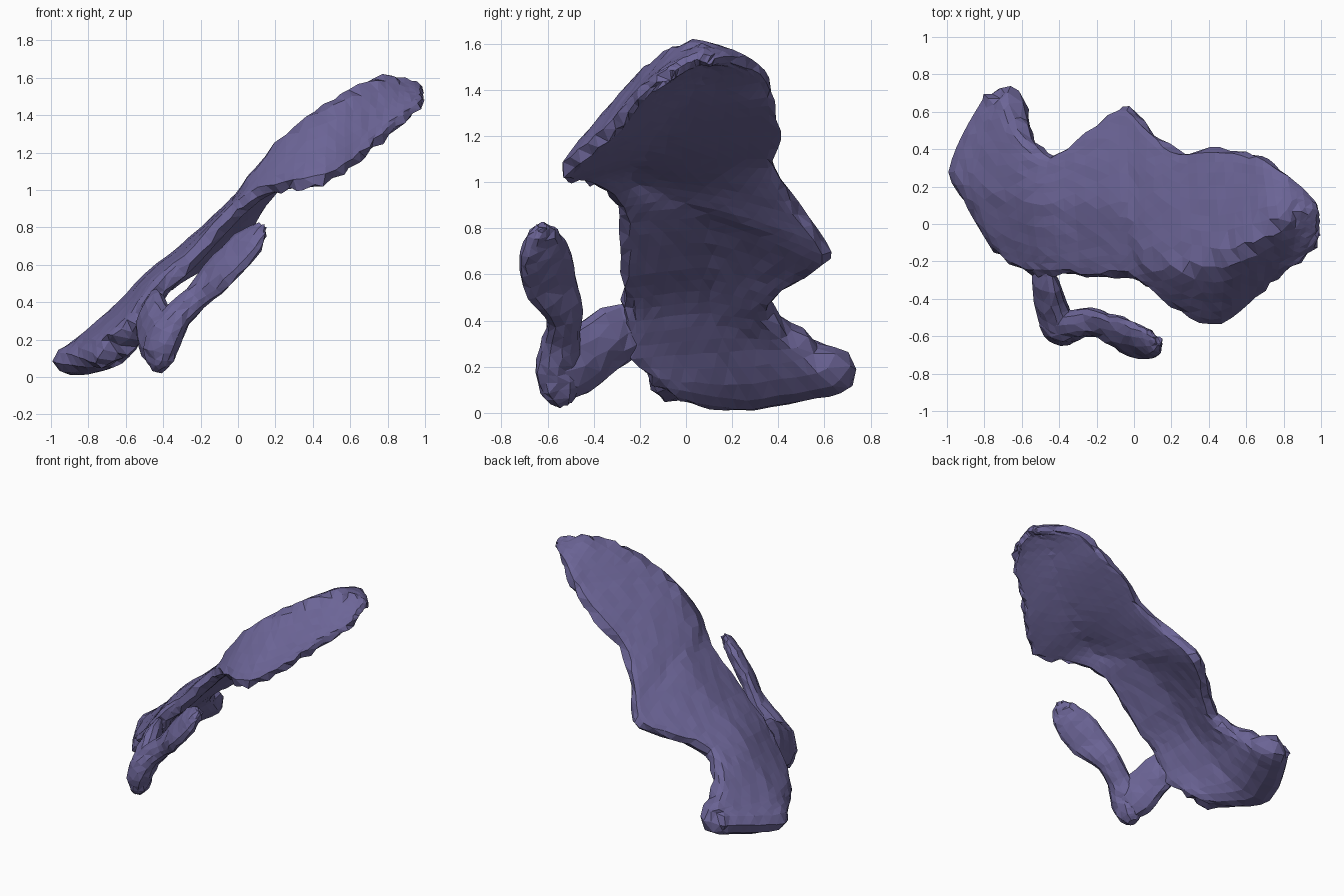
import bpy, bmesh, math, random
from mathutils import Vector

if "Cube" in bpy.data.objects:
    bpy.data.objects.remove(bpy.data.objects["Cube"])
random.seed(4)

mat = bpy.data.materials.new("violet_bone")
mat.diffuse_color = (0.15, 0.13, 0.31, 1)
mat.use_nodes = True
mat.node_tree.nodes["Principled BSDF"].inputs["Base Color"].default_value = mat.diffuse_color


def catmull(p, t):
    """Smooth point on a list of tuples, t in 0..len-1."""
    i = min(int(t), len(p) - 2)
    f = t - i
    a, b, c, d = (p[max(0, min(len(p) - 1, i + k))] for k in (-1, 0, 1, 2))
    return [0.5 * (2 * q + (r - o) * f + (2 * o - 5 * q + 4 * r - s) * f * f
            + (3 * q - o - 3 * r + s) * f ** 3) for o, q, r, s in zip(a, b, c, d)]


def jitter(v, amount):
    return v + Vector([random.uniform(-amount, amount) for _ in range(3)])


def finish(bm, name):
    bmesh.ops.recalc_face_normals(bm, faces=bm.faces)
    bmesh.ops.triangulate(bm, faces=bm.faces)
    me = bpy.data.meshes.new(name)
    bm.to_mesh(me)
    bm.free()
    me.materials.append(mat)
    ob = bpy.data.objects.new(name, me)
    bpy.context.collection.objects.link(ob)
    return ob


# Curved plate: each row is front edge, crest, back edge, thickness, underside flattening
rows = [
    (-.72, -.08, .05, -1.0, .26, .08, -.79, .69, .18, .10, 0),
    (-.63, -.17, .15, -.82, .25, .12, -.63, .72, .20, .20, 0),
    (-.52, -.27, .28, -.62, .15, .33, -.57, .50, .34, .14, 0),
    (-.40, -.28, .47, -.45, .10, .52, -.42, .37, .47, .11, 0),
    (-.22, -.28, .65, -.25, .12, .70, -.25, .48, .57, .09, 0),
    (-.03, -.28, .86, -.03, .08, .90, -.04, .63, .67, .09, .1),
    (.10, -.34, .95, .09, -.18, 1.05, .10, .50, .87, .09, .4),
    (.25, -.45, 1.00, .27, -.23, 1.26, .25, .39, 1.05, .09, .75),
    (.43, -.53, 1.02, .46, -.19, 1.41, .42, .40, 1.20, .09, .8),
    (.60, -.41, 1.12, .61, -.11, 1.51, .60, .385, 1.34, .09, .8),
    (.75, -.28, 1.25, .77, .01, 1.58, .73, .33, 1.46, .09, .8),
    (.90, -.19, 1.37, .89, .07, 1.56, .86, .21, 1.52, .08, .6),
    (.99, -.05, 1.48, .99, .05, 1.53, .98, .10, 1.51, .05, 0),
]
R, U = 45, 17
grid, thick, flat, ends = [], [], [], []
for i in range(R):
    s = catmull(rows, i * (len(rows) - 1) / (R - 1))
    F, C, B = Vector(s[0:3]), Vector(s[3:6]), Vector(s[6:9])
    k = (C - F).length / ((C - F).length + (B - C).length)
    fl = max(0, s[10])
    line = []
    for j in range(U):
        u = 0.5 - 0.5 * math.cos(math.pi * j / (U - 1))
        u = 0.6 * u + 0.4 * j / (U - 1)
        lin = F.lerp(C, u / k) if u < k else C.lerp(B, (u - k) / (1 - k))
        quad = (F * ((u - k) * (u - 1) / k) + C * (u * (u - 1) / (k * (k - 1)))
                + B * (u * (u - k) / (1 - k)))
        p = lin.lerp(quad, 0.4 - 0.3 * fl)
        rough = 0.016 if j in (0, U - 1) else 0.01 if fl > .3 and abs(u - k) < .08 else 0.003
        line.append(jitter(p, rough))
    grid.append(line)
    thick.append(s[9])
    flat.append(fl)
    ends.append((F, B))

bm = bmesh.new()
top, bot = [], []
for i in range(R):
    tr, br = [], []
    for j in range(U):
        p = grid[i][j]
        rim = i in (0, R - 1) or j in (0, U - 1)
        if rim:
            v = bm.verts.new(p)
            tr.append(v)
            br.append(v)
            continue
        n = (grid[i + 1][j] - grid[i - 1][j]).cross(grid[i][j + 1] - grid[i][j - 1]).normalized()
        # rounded rim, full thickness inside
        d = min((p - grid[i][0]).length, (p - grid[i][-1]).length,
                (p - grid[0][j]).length, (p - grid[-1][j]).length)
        h = thick[i] / 2
        q = min(1, d / h)
        h *= math.sqrt(1 - (1 - q) ** 2)
        tr.append(bm.verts.new(p + n * h))
        # underside sinks toward the straight line between both edges
        a, b = ends[i]
        chord = a + (b - a) * ((p - a).dot(b - a) / (b - a).length_squared)
        low = p - n * h
        br.append(bm.verts.new(low.lerp(chord, flat[i])))
    top.append(tr)
    bot.append(br)
for i in range(R - 1):
    for j in range(U - 1):
        for g, o in ((top, 1), (bot, -1)):
            f = [g[i][j], g[i + 1][j], g[i + 1][j + 1], g[i][j + 1]][::o]
            if bm.faces.get(f) is None:
                bm.faces.new(f)
finish(bm, "curved_plate")


def limb(name, path, axis, steps, sides=12):
    """Tapered oval limb: path of x, y, z, half width along axis, half thickness."""
    bm = bmesh.new()
    pts = [catmull(path, i * (len(path) - 1) / (steps - 1)) for i in range(steps)]
    pos = [Vector(p[:3]) for p in pts]
    rings = []
    for i, p in enumerate(pts):
        t = (pos[min(i + 1, steps - 1)] - pos[max(i - 1, 0)]).normalized()
        w = (axis - t * axis.dot(t)).normalized()
        b = t.cross(w)
        rings.append([bm.verts.new(jitter(
            pos[i] + w * p[3] * math.cos(a) + b * p[4] * math.sin(a), 0.007))
            for a in (2 * math.pi * k / sides for k in range(sides))])
    for r, q in zip(rings, rings[1:]):
        for k in range(sides):
            m = (k + 1) % sides
            bm.faces.new((r[k], r[m], q[m], q[k]))
    bm.faces.new(rings[0][::-1])
    bm.faces.new(rings[-1])
    return finish(bm, name)


# Web joining the plate to the side arm
limb("neck", [(-.48, -.21, .37, .11, .03), (-.47, -.30, .34, .14, .06),
              (-.45, -.40, .27, .145, .075), (-.42, -.49, .22, .165, .085),
              (-.40, -.57, .19, .13, .08), (-.39, -.62, .18, .05, .04)],
     Vector((.25, 0, .95)), 10)

# Side arm: rounded lobe below, thin waist, leaf-shaped blade above
limb("side_arm", [(-.43, -.53, .035, .035, .03), (-.42, -.54, .09, .09, .07),
                  (-.40, -.55, .20, .11, .085), (-.32, -.54, .33, .085, .075),
                  (-.20, -.53, .45, .09, .06), (-.08, -.59, .58, .13, .055),
                  (.03, -.62, .69, .125, .05), (.10, -.63, .77, .08, .04),
                  (.13, -.62, .81, .025, .02)],
     Vector((-.47, .8, .37)), 22)
